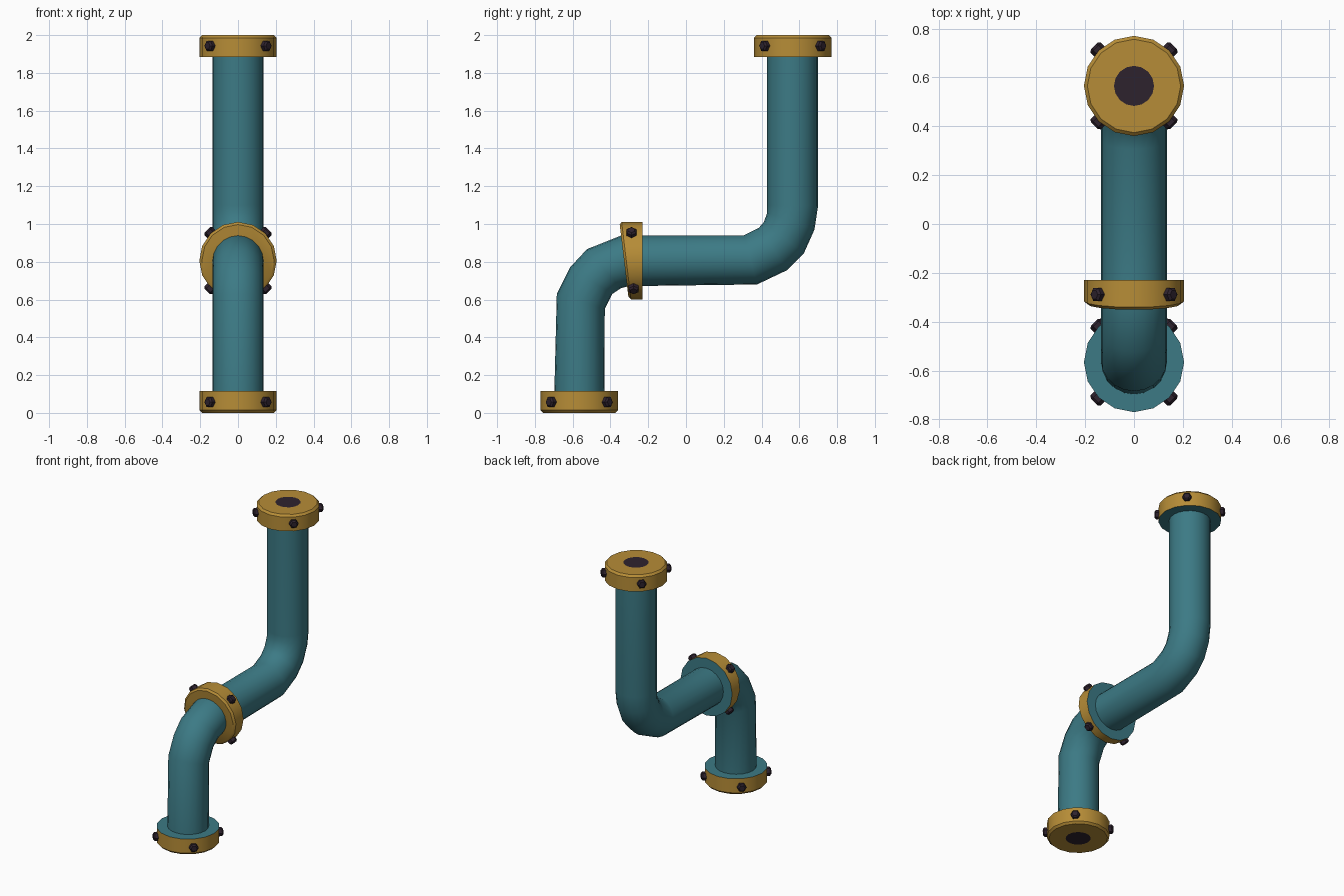
import bpy, bmesh, math
from mathutils import Vector, Matrix

if "Cube" in bpy.data.objects:
    bpy.data.objects.remove(bpy.data.objects["Cube"])


def material(name, rgb):
    m = bpy.data.materials.new(name)
    m.diffuse_color = (*rgb, 1)
    m.use_nodes = True
    m.node_tree.nodes["Principled BSDF"].inputs["Base Color"].default_value = m.diffuse_color
    return m


TEAL = material("teal paint", (0.045, 0.195, 0.235))
GOLD = material("brass", (0.47, 0.265, 0.038))
DARK = material("dark metal", (0.027, 0.016, 0.027))


def finish(name, bm, mats):
    bmesh.ops.recalc_face_normals(bm, faces=bm.faces[:])
    me = bpy.data.meshes.new(name)
    bm.to_mesh(me)
    bm.free()
    ob = bpy.data.objects.new(name, me)
    bpy.context.collection.objects.link(ob)
    for m in mats:
        me.materials.append(m)
    bpy.ops.object.select_all(action='DESELECT')
    ob.select_set(True)
    bpy.context.view_layer.objects.active = ob
    bpy.ops.object.shade_smooth_by_angle(angle=math.radians(40))
    return ob


def skin(rings, mats):
    """Bridge rings of points; mats = start cap, one per band, end cap."""
    bm = bmesh.new()
    loops = [[bm.verts.new(p) for p in r] for r in rings]
    bm.faces.new(loops[0]).material_index = mats[0]
    for a, b, m in zip(loops, loops[1:], mats[1:]):
        for i in range(len(a)):
            j = (i + 1) % len(a)
            bm.faces.new((a[i], a[j], b[j], b[i])).material_index = m
    bm.faces.new(loops[-1]).material_index = mats[-1]
    return bm


def lathe_rings(profile, n, mtx, shear=0.0):
    """Rings about local z from (radius, height, shear weight)."""
    rings = []
    for r, h, w in profile:
        ring = []
        for i in range(n):
            a = 2 * math.pi * i / n
            x, y = r * math.cos(a), r * math.sin(a)
            ring.append(mtx @ Vector((x, y, h + w * shear * y)))
        rings.append(ring)
    return rings


# Pipe: each ring is given by its two silhouette points (y, z)
PATH = [
    ((-0.699, 0.03), (-0.432, 0.03)),
    ((-0.684, 0.63), (-0.430, 0.55)),
    ((-0.614, 0.77), (-0.390, 0.63)),
    ((-0.524, 0.867), (-0.345, 0.66)),
    ((-0.340, 0.94), (-0.300, 0.672)),
    ((-0.230, 0.94), (-0.230, 0.672)),
    ((0.307, 0.94), (0.376, 0.68)),
    ((0.386, 0.98), (0.534, 0.755)),
    ((0.412, 1.01), (0.624, 0.845)),
    ((0.430, 1.06), (0.680, 0.97)),
    ((0.430, 1.10), (0.699, 1.095)),
    ((0.430, 1.95), (0.699, 1.95)),
]
rings = []
for p, q in PATH:
    p, q = Vector((0, *p)), Vector((0, *q))
    mid, half = (p + q) / 2, (p - q) / 2
    rings.append([mid + half * math.cos(t) + Vector((0.135 * math.sin(t), 0, 0))
                  for t in (2 * math.pi * i / 20 for i in range(20))])
finish("pipe", skin(rings, [0] * (len(rings) + 1)), [TEAL])


def bolts(name, mtx, height, shear=0.0):
    """Four radial hex bolts around a flange."""
    for k in range(4):
        a = math.pi / 4 + k * math.pi / 2
        d = Vector((math.cos(a), math.sin(a), 0))
        pos = Vector((0, 0, height + shear * d.y))
        rot = d.to_track_quat('Z', 'Y').to_matrix().to_4x4()
        m = mtx @ Matrix.Translation(pos) @ rot
        prof = [(0.030, 0.17, 0), (0.030, 0.221, 0), (0.020, 0.230, 0)]
        finish(f"{name}_bolt_{k + 1}", skin(lathe_rings(prof, 6, m), [0] * 4), [DARK])


# End flanges: teal inner face, brass rim and end, dark bore
END = [(0.205, 0.115, 0), (0.205, 0.014, 0), (0.191, 0, 0), (0.082, 0, 0)]
ends = {
    "bottom_flange": Matrix.Translation((0, -0.565, 0)),
    "top_flange": Matrix.Translation((0, 0.565, 2)) @ Matrix.Rotation(math.pi, 4, 'X'),
}
for name, m in ends.items():
    finish(name, skin(lathe_rings(END, 16, m), [0, 1, 1, 1, 2]), [TEAL, GOLD, DARK])
    bolts(name, m, 0.057)

# Middle flange: local z points to the front, front face slanted
mid = Matrix.Translation((0, -0.23, 0.806)) @ Matrix.Rotation(math.pi / 2, 4, 'X')
MID = [(0.205, 0, 0), (0.205, 0.086, 1), (0.191, 0.098, 1)]
finish("middle_flange", skin(lathe_rings(MID, 16, mid, 0.12), [0, 1, 1, 1]), [TEAL, GOLD])
bolts("middle_flange", mid, 0.053, 0.008)
